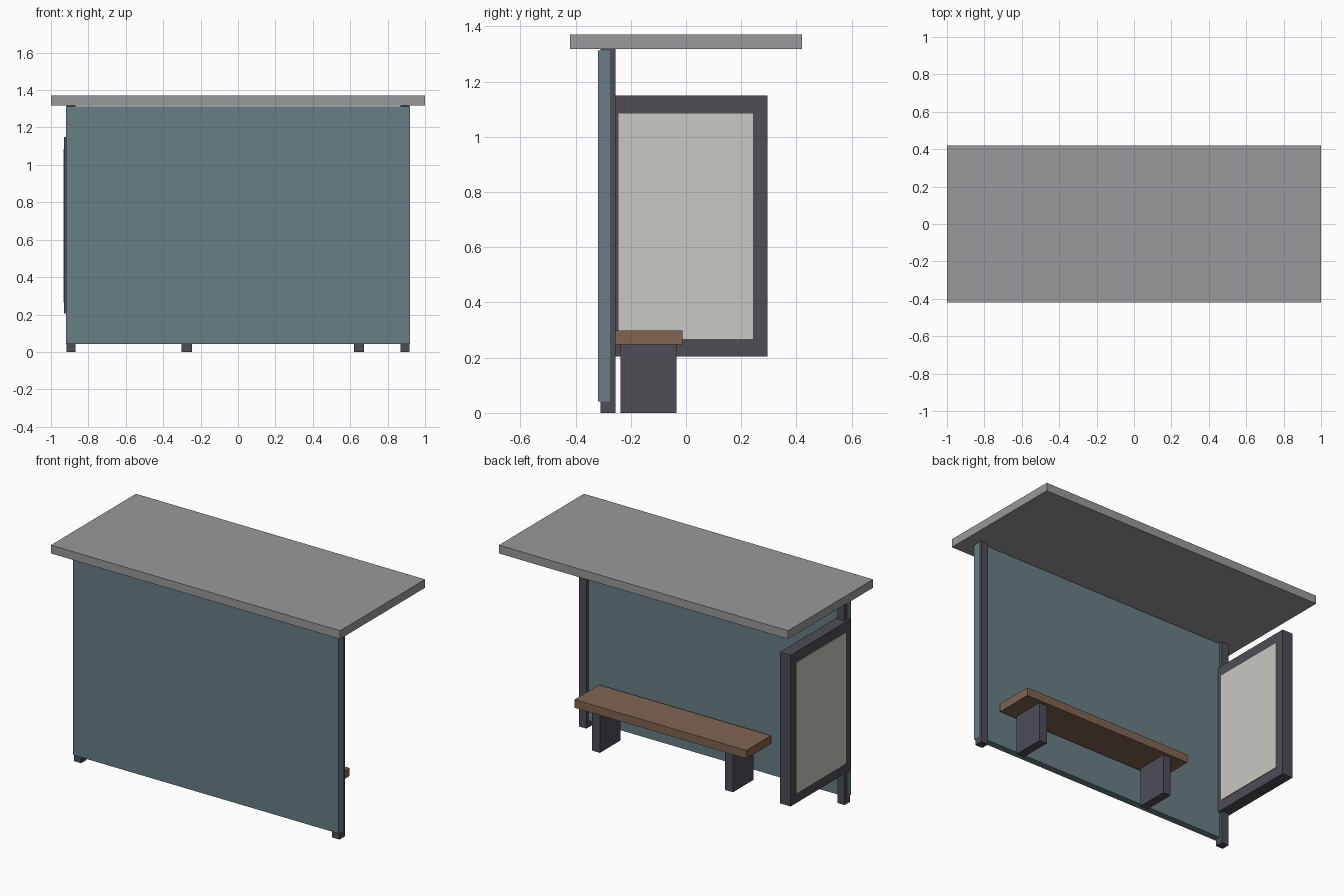
import bpy

cube = bpy.data.objects.get("Cube")
if cube:
    bpy.data.objects.remove(cube, do_unlink=True)


def material(name, rgb):
    mat = bpy.data.materials.new(name)
    mat.use_nodes = True
    mat.diffuse_color = (*rgb, 1)
    mat.node_tree.nodes["Principled BSDF"].inputs["Base Color"].default_value = (*rgb, 1)
    return mat


def box(name, mat, x, y, z):
    """Box spanning the (low, high) pair given for each axis."""
    spans = (x, y, z)
    bpy.ops.mesh.primitive_cube_add(size=1, location=[(a + b) / 2 for a, b in spans])
    obj = bpy.context.object
    obj.name = name
    obj.scale = [b - a for a, b in spans]
    bpy.ops.object.transform_apply(location=False, rotation=False, scale=True)
    obj.data.materials.append(mat)
    return obj


def around(centre, half):
    return centre - half, centre + half


roof_grey = material("roof_grey", (0.32, 0.315, 0.325))
glass_blue = material("glass_blue", (0.135, 0.21, 0.24))
dark_metal = material("dark_metal", (0.077, 0.075, 0.094))
bench_wood = material("bench_wood", (0.22, 0.127, 0.081))
poster_white = material("poster_white", (0.59, 0.58, 0.54))

# Shelter: roof slab, wall panel and its two posts
ROOF_BOTTOM = 1.318
POST_X = 0.893
box("roof", roof_grey, (-1, 1), (-0.42, 0.42), (ROOF_BOTTOM, 1.37))
box("wall_panel", glass_blue, around(0, 0.919), (-0.319, -0.276), (0.042, 1.313))
for side, sign in (("left", 1), ("right", -1)):
    box(side + "_post", dark_metal, around(sign * POST_X, 0.025),
        (-0.309, -0.256), (0, ROOF_BOTTOM))

# Bench: seat on two slab legs
BENCH_X = 0.186
SEAT_BOTTOM = 0.247
box("bench_seat", bench_wood, around(BENCH_X, 0.594), (-0.256, -0.013), (SEAT_BOTTOM, 0.298))
for side, sign in (("left", 1), ("right", -1)):
    box(side + "_bench_leg", dark_metal, around(BENCH_X + sign * 0.46, 0.027),
        (-0.238, -0.034), (0, SEAT_BOTTOM))

# Display at the right end: solid frame with a poster standing proud on both faces
box("display_frame", dark_metal, around(-POST_X, 0.037), (-0.295, 0.295), (0.205, 1.15))
box("display_poster", poster_white, around(-POST_X, 0.041), (-0.244, 0.242), (0.268, 1.085))
